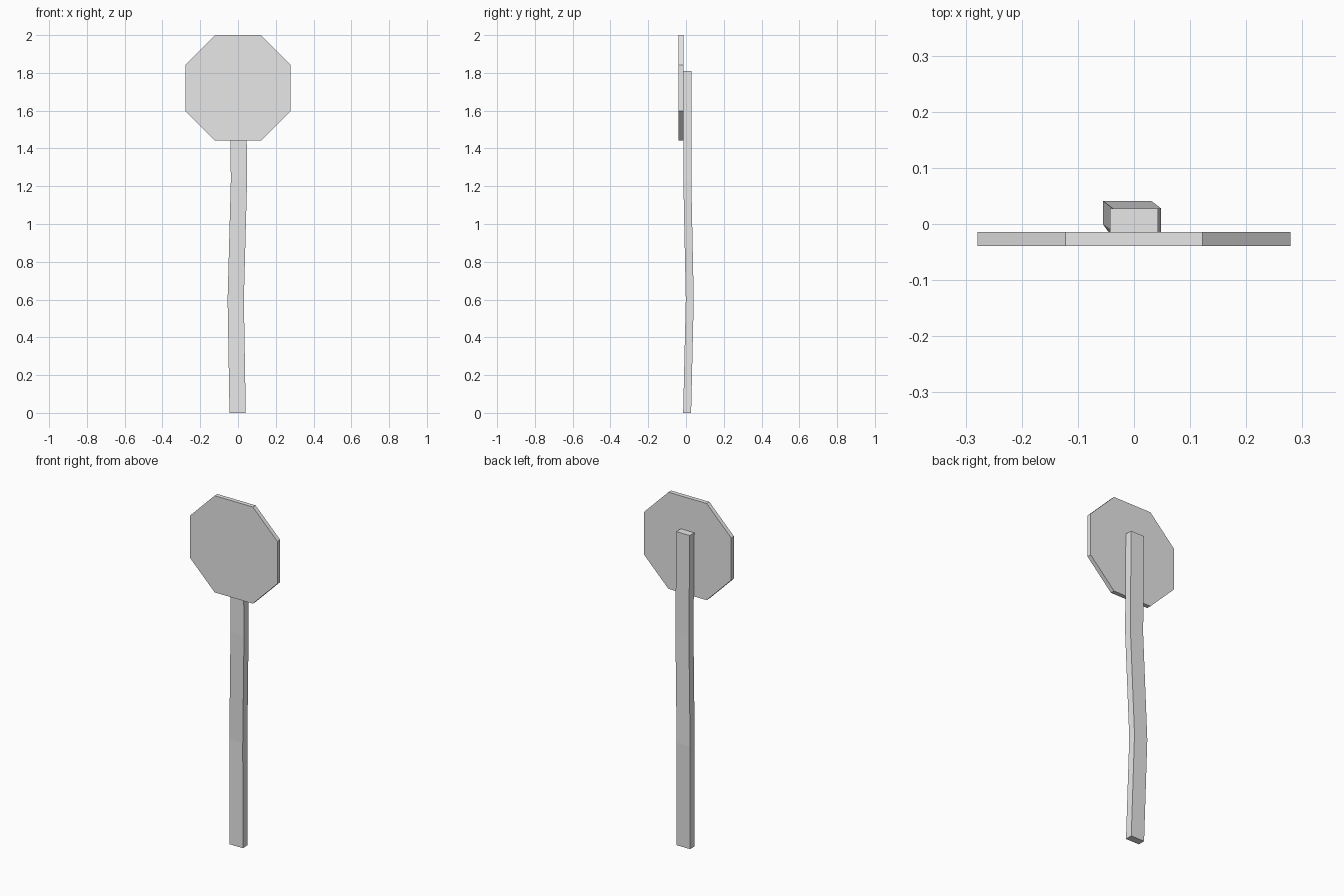
import bpy
import bmesh

cube = bpy.data.objects.get("Cube")
if cube:
    bpy.data.objects.remove(cube, do_unlink=True)


def make_material(name, color):
    mat = bpy.data.materials.new(name)
    mat.use_nodes = True
    mat.diffuse_color = color
    mat.node_tree.nodes["Principled BSDF"].inputs["Base Color"].default_value = color
    return mat


def loft(name, rings, mat):
    """Join matching rings of points with flat sides and cap both ends."""
    bm = bmesh.new()
    loops = [[bm.verts.new(p) for p in ring] for ring in rings]
    bm.faces.new(loops[0])
    bm.faces.new(loops[-1])
    n = len(loops[0])
    for low, high in zip(loops, loops[1:]):
        for i in range(n):
            j = (i + 1) % n
            bm.faces.new((low[i], low[j], high[j], high[i]))
    bmesh.ops.recalc_face_normals(bm, faces=bm.faces)
    mesh = bpy.data.meshes.new(name)
    bm.to_mesh(mesh)
    bm.free()
    mesh.materials.append(mat)
    obj = bpy.data.objects.new(name, mesh)
    bpy.context.collection.objects.link(obj)
    return obj


grey = make_material("light grey", (0.8, 0.8, 0.8, 1))

# Slightly bent square-edged post: centre x, centre y, height
W, D = 0.043, 0.021
path = [(-0.002, 0.006, 0), (-0.012, 0.02, 0.6), (0.005, 0.007, 1.23), (0, 0.007, 1.81)]
corners = [(-W, -D), (W, -D), (W, D), (-W, D)]
loft("post", [[(x + a, y + b, z) for a, b in corners] for x, y, z in path], grey)

# Octagonal sign plate in front of the post
R, S, MID = 0.279, 0.122, 1.721
octagon = [(S, R), (R, S), (R, -S), (S, -R), (-S, -R), (-R, -S), (-R, S), (-S, R)]
loft("sign_plate", [[(x, y, MID + z) for x, z in octagon] for y in (-0.039, -0.014)], grey)
